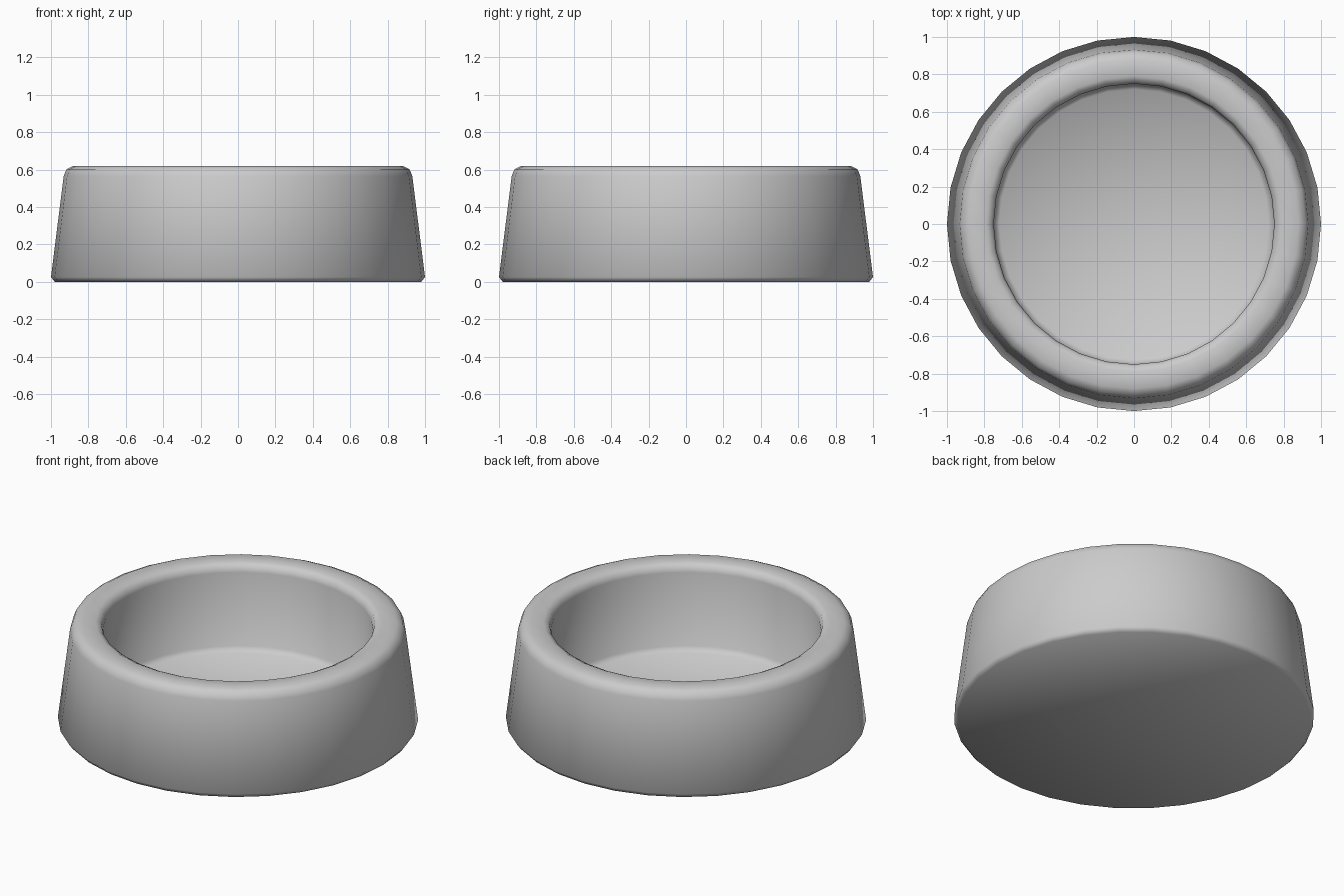
import bpy
import bmesh
from math import cos, sin, pi

old = bpy.data.objects.get("Cube")
if old:
    bpy.data.objects.remove(old, do_unlink=True)

SIDES = 32


def flat_material(name, colour):
    mat = bpy.data.materials.new(name)
    mat.use_nodes = True
    mat.diffuse_color = colour
    mat.node_tree.nodes["Principled BSDF"].inputs["Base Color"].default_value = colour
    return mat


def lathe(name, profile, mat):
    """Spin an (r, z) profile about z; its ends lie on the axis."""
    bm = bmesh.new()
    rings = []
    for r, z in profile:
        count = SIDES if r else 1
        angles = [2 * pi * i / SIDES for i in range(count)]
        rings.append([bm.verts.new((r * cos(a), r * sin(a), z)) for a in angles])
    for low, high in zip(rings, rings[1:]):
        for i in range(SIDES):
            j = (i + 1) % SIDES
            corners = [low[i % len(low)], low[j % len(low)],
                       high[j % len(high)], high[i % len(high)]]
            bm.faces.new(list(dict.fromkeys(corners)))
    bmesh.ops.recalc_face_normals(bm, faces=bm.faces)
    for face in bm.faces:
        face.smooth = True
    mesh = bpy.data.meshes.new(name)
    bm.to_mesh(mesh)
    bm.free()
    mesh.materials.append(mat)
    obj = bpy.data.objects.new(name, mesh)
    bpy.context.collection.objects.link(obj)
    return obj


grey = flat_material("light_grey", (0.6, 0.6, 0.6, 1))

# Underside and tapered outer wall, then rounded rim, inner wall and floor
outside = [(0, 0), (0.98, 0), (1.0, 0.025), (0.932, 0.565)]
rim = [(0.917, 0.602), (0.88, 0.62), (0.79, 0.62), (0.76, 0.605), (0.75, 0.57)]
inside = [(0.75, 0.12), (0.72, 0.09), (0, 0.09)]
lathe("bowl", outside + rim + inside, grey)
